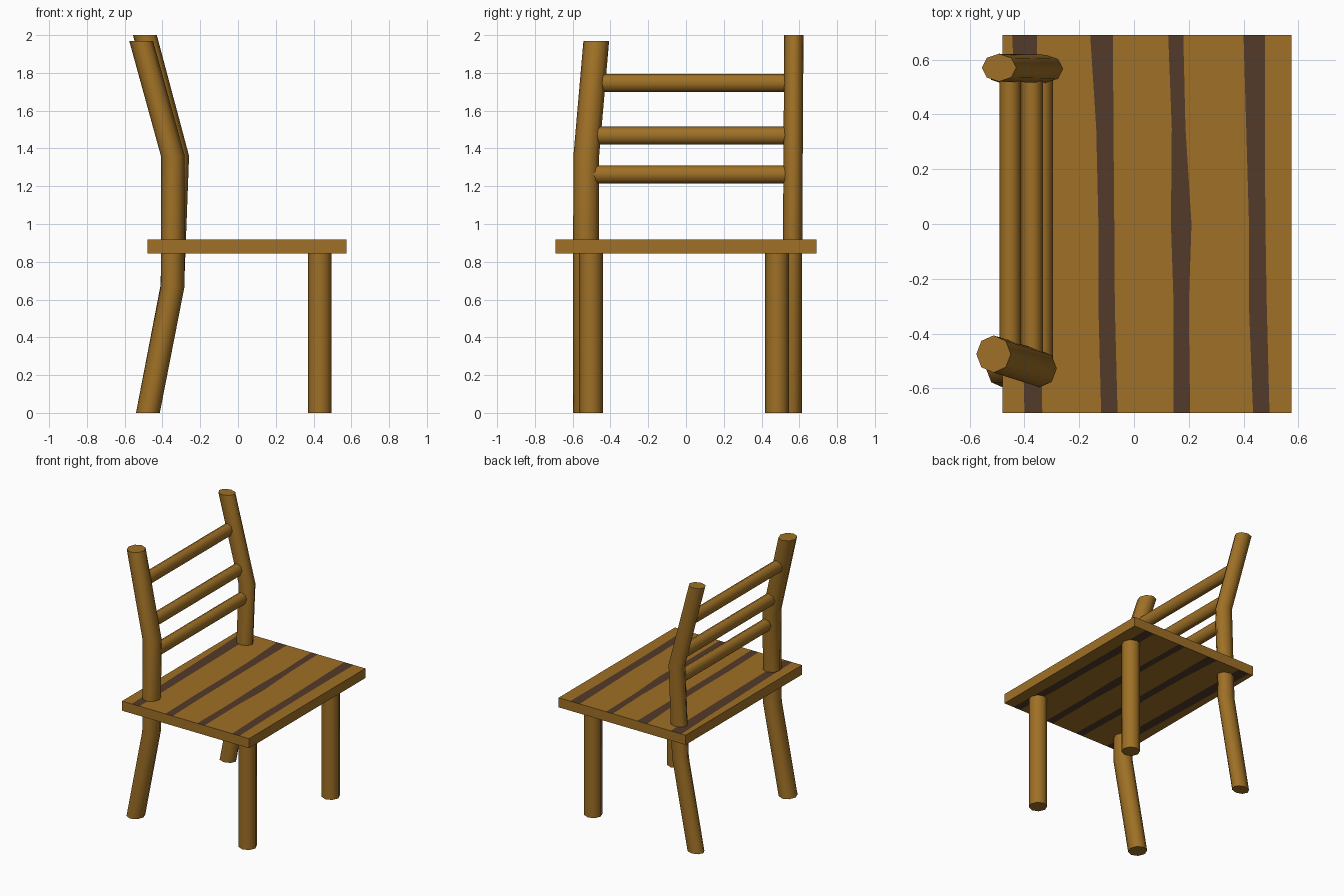
import bpy, bmesh, math

if "Cube" in bpy.data.objects:
    bpy.data.objects.remove(bpy.data.objects["Cube"])


def material(name, rgb):
    m = bpy.data.materials.new(name)
    m.diffuse_color = (*rgb, 1)
    m.use_nodes = True
    m.node_tree.nodes["Principled BSDF"].inputs["Base Color"].default_value = m.diffuse_color
    return m


wood = material("warm wood", (0.345, 0.162, 0.019))
dark = material("dark grain", (0.086, 0.043, 0.023))


def finish(name, bm, mats, smooth=True):
    bmesh.ops.recalc_face_normals(bm, faces=bm.faces)
    me = bpy.data.meshes.new(name)
    bm.to_mesh(me)
    bm.free()
    ob = bpy.data.objects.new(name, me)
    bpy.context.collection.objects.link(ob)
    for m in mats:
        me.materials.append(m)
    if smooth:
        bpy.ops.object.select_all(action='DESELECT')
        ob.select_set(True)
        bpy.context.view_layer.objects.active = ob
        bpy.ops.object.shade_smooth_by_angle(angle=math.radians(60))
    return ob


def tube(name, path, ra, rb, along_y=False, sides=8):
    """Elliptical tube through path; rings lie in XY, or in XZ if along_y."""
    bm = bmesh.new()
    rings = []
    for x, y, z in path:
        ring = []
        for i in range(sides):
            a = 2 * math.pi * i / sides
            u, v = ra * math.cos(a), rb * math.sin(a)
            co = (x + u, y, z + v) if along_y else (x + u, y + v, z)
            ring.append(bm.verts.new(co))
        rings.append(ring)
    for r0, r1 in zip(rings, rings[1:]):
        for i in range(sides):
            j = (i + 1) % sides
            bm.faces.new((r0[i], r0[j], r1[j], r1[i]))
    bm.faces.new(rings[0])
    bm.faces.new(rings[-1])
    return finish(name, bm, [wood])


# Seat: column borders per row, every second column is a dark grain stripe
rows = [
    (-0.69, (-0.40, -0.335, -0.12, -0.06, 0.145, 0.205, 0.435, 0.495)),
    (-0.30, (-0.41, -0.34, -0.13, -0.07, 0.145, 0.20, 0.42, 0.485)),
    (0.00, (-0.42, -0.345, -0.13, -0.072, 0.135, 0.21, 0.42, 0.48)),
    (0.35, (-0.43, -0.35, -0.138, -0.075, 0.138, 0.188, 0.41, 0.478)),
    (0.69, (-0.445, -0.355, -0.16, -0.077, 0.125, 0.18, 0.40, 0.478)),
]
bm = bmesh.new()
layers = []
for z in (0.845, 0.917):
    grid = [[bm.verts.new((x, y, z)) for x in (-0.48, *xs, 0.575)] for y, xs in rows]
    for g0, g1 in zip(grid, grid[1:]):
        for i in range(9):
            f = bm.faces.new((g0[i], g0[i + 1], g1[i + 1], g1[i]))
            f.material_index = i % 2
    layers.append(grid)
lo, hi = layers
for j in (0, -1):                      # front and back rims
    for i in range(9):
        bm.faces.new((lo[j][i], lo[j][i + 1], hi[j][i + 1], hi[j][i]))
for i in (0, -1):                      # side rims
    for j in range(len(rows) - 1):
        bm.faces.new((lo[j][i], lo[j + 1][i], hi[j + 1][i], hi[j][i]))
finish("seat", bm, [wood, dark], smooth=False)

# Front legs
for side, y in (("right", -0.503), ("left", 0.482)):
    tube(f"front_leg_{side}", [(0.433, y, 0), (0.433, y, 0.86)], 0.063, 0.063)

# Bent back posts
tube("back_post_right", [(-0.477, -0.53, 0), (-0.346, -0.53, 0.67),
                         (-0.345, -0.528, 1.36), (-0.513, -0.475, 1.97)], 0.063, 0.068)
tube("back_post_left", [(-0.477, 0.563, 0), (-0.348, 0.563, 0.67),
                        (-0.322, 0.567, 1.36), (-0.493, 0.571, 2.0)], 0.063, 0.051)

# Backrest rungs
for n, (x, z, y0) in enumerate([(-0.335, 1.263, -0.52), (-0.372, 1.468, -0.51),
                                (-0.452, 1.747, -0.49)]):
    tube(f"back_rung_{n + 1}", [(x, y0, z), (x, 0.56, z)], 0.04, 0.048, along_y=True)
